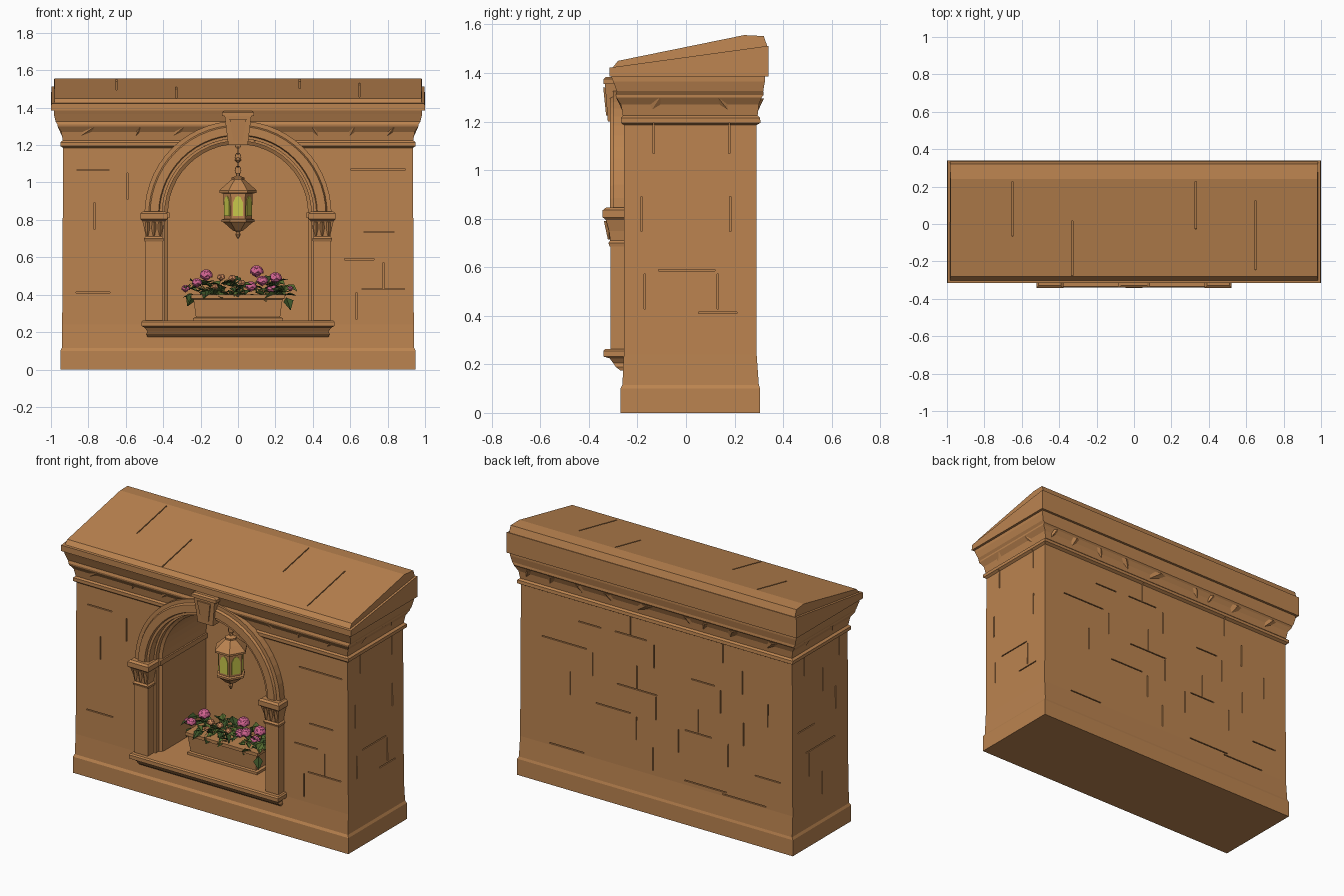
import bpy, bmesh, math, random
from mathutils import Vector, Matrix, Euler

random.seed(4)
old = bpy.data.objects.get("Cube")
if old:
    bpy.data.objects.remove(old, do_unlink=True)


def material(name, rgb):
    m = bpy.data.materials.new(name)
    m.use_nodes = True
    m.diffuse_color = (*rgb, 1)
    m.node_tree.nodes["Principled BSDF"].inputs["Base Color"].default_value = (*rgb, 1)
    return m


STONE = material("warm sandstone", (.50, .23, .08))
GLASS = material("yellow lamp glass", (.58, .58, .07))
PINK = material("pink petals", (.66, .13, .29))
PEACH = material("peach petals", (.62, .25, .11))
GREEN = material("leaf green", (.09, .15, .03))
DARK = material("dark leaf green", (.04, .08, .02))


def make(name, bm, *mats):
    bmesh.ops.recalc_face_normals(bm, faces=bm.faces)
    me = bpy.data.meshes.new(name)
    bm.to_mesh(me)
    bm.free()
    for m in mats or (STONE,):
        me.materials.append(m)
    ob = bpy.data.objects.new(name, me)
    bpy.context.collection.objects.link(ob)
    return ob


def box(bm, center, size, rot=(0, 0, 0)):
    mat = Matrix.Translation(center) @ Euler(rot).to_matrix().to_4x4() @ Matrix.Diagonal((*size, 1))
    bmesh.ops.create_cube(bm, size=1, matrix=mat)


def skin(bm, rings, closed=False):
    """Join rings of points into a tube, with end caps unless closed."""
    vs = [[bm.verts.new(p) for p in r] for r in rings]
    n = len(vs[0])
    for a, b in zip(vs, vs[1:]):
        for i in range(n):
            j = (i + 1) % n
            bm.faces.new((a[i], a[j], b[j], b[i]))
    if not closed:
        bm.faces.new(vs[0])
        bm.faces.new(vs[-1])


def layers(bm, rows):
    """Stack of rectangles given as (z, x0, x1, y0, y1)."""
    skin(bm, [[(a, c, z), (b, c, z), (b, d, z), (a, d, z)] for z, a, b, c, d in rows])


def lathe(bm, profile, sides, center, turn=0):
    x, y = center
    angles = [turn + math.tau * i / sides for i in range(sides)]
    skin(bm, [[(x + r * math.cos(a), y + r * math.sin(a), z) for a in angles] for r, z in profile])


def cut(ob, cutter):
    mod = ob.modifiers.new("cut", 'BOOLEAN')
    mod.operation, mod.solver, mod.object = 'DIFFERENCE', 'EXACT', cutter
    mod.use_self = True
    dg = bpy.context.evaluated_depsgraph_get()
    me = bpy.data.meshes.new_from_object(ob.evaluated_get(dg))
    ob.modifiers.clear()
    ob.data = me
    bpy.data.objects.remove(cutter, do_unlink=True)


# Wall body with plinth, frieze and cornice: (z, half width, front, back)
SPRING, NICHE = .83, .375
rows = [(0, .95, -.27, .305), (.1, .95, -.27, .305), (.115, .942, -.262, .3), (.24, .94, -.256, .291),
        (1.185, .935, -.256, .29), (1.195, .95, -.268, .307), (1.215, .95, -.268, .305),
        (1.225, .937, -.26, .295), (1.27, .945, -.268, .3), (1.3, .965, -.288, .312),
        (1.31, .965, -.29, .32), (1.325, .975, -.285, .318), (1.365, .985, -.3, .325), (1.39, .985, -.31, .325)]
bm = bmesh.new()
layers(bm, [(z, -h, h, f, b) for z, h, f, b in rows])
wall = make("wall", bm)


def arch(r, y):
    pts = [(r * math.cos(a), y, SPRING + r * math.sin(a)) for a in (math.pi * i / 24 for i in range(25))]
    return [(r, y, .26)] + pts + [(-r, y, .26)]


# Niche with a stepped reveal
bm = bmesh.new()
skin(bm, [arch(r, y) for r, y in ((.405, -.5), (.405, -.25), (.392, -.25), (.392, -.22), (NICHE, -.21), (NICHE, .22))])
cut(wall, make("niche_cutter", bm))

# Broken masonry joints cut into all four wall faces
bm = bmesh.new()
GAP, DEEP, ROW, BRICK = .006, .024, .16, .31


def joint(face, u, z, du, dz):
    if face in ("front", "back"):
        if face == "front" and abs(u) - du / 2 < .54 and z > .15:
            return
        box(bm, (u, -.256 if face == "front" else .29, z), (du, DEEP, dz))
    else:
        box(bm, (.937 if face == "left" else -.937, u, z), (DEEP, du, dz))


for face, half in (("front", .9), ("back", .9), ("left", .25), ("right", .25)):
    for r in range(6):
        z = .26 + r * ROW
        for c in range(-3, 4):
            u = c * BRICK + (r % 2) * BRICK / 2 + random.uniform(-.03, .03)
            span = random.uniform(.5, 1) * BRICK
            if abs(u) + span / 2 < half and random.random() < .5:
                joint(face, u, z + random.uniform(-.01, .01), span, GAP)
            if abs(u) < half and random.random() < .4:
                joint(face, u, z + ROW / 2, GAP, ROW * .9)
cut(wall, make("joint_cutter", bm))

# Angular carved chips along the frieze on every side
bm = bmesh.new()
for normal, half, dist in (((0, -1), .92, .258), ((0, 1), .92, .293), ((1, 0), .24, .935), ((-1, 0), .24, .935)):
    n = Vector((*normal, 0))
    t = Vector((-normal[1], normal[0], 0))
    u = -half
    while u < half - .06:
        w = min(random.uniform(.1, .3), half - u)
        low = u + w * random.choice((.1, .3, .8))
        ps = [n * (dist - .01) + t * s + Vector((0, 0, z)) for s, z in ((u, 1.295), (u + w, 1.295), (low, 1.215))]
        ps.append(n * (dist + .028) + t * (u + w / 2) + Vector((0, 0, 1.295)))
        a, b, c, d = [bm.verts.new(p) for p in ps]
        for f in ((a, b, c), (a, b, d), (b, c, d), (c, a, d)):
            bm.faces.new(f)
        u += w + random.uniform(0, .06)
make("frieze_carving", bm)


# Sloping coping in two courses
def slab(name, profile, half, top_half):
    bm = bmesh.new()
    skin(bm, [[(s * (top_half if i in (2, 3) else half), y, z) for i, (y, z) in enumerate(profile)] for s in (-1, 1)])
    return make(name, bm)


slab("coping_lower", [(.34, 1.385), (-.315, 1.385), (-.315, 1.422), (.34, 1.512)], 1, .998)
coping = slab("coping_upper", [(.33, 1.5), (-.312, 1.41), (-.28, 1.45), (.24, 1.556), (.32, 1.552), (.335, 1.51)], .985, .98)
bm = bmesh.new()
for x, y, size in ((-.65, .08, .3), (-.33, -.13, .3), (.33, .1, .26), (.65, -.06, .38)):
    box(bm, (x, y, 1.507 + y * .202), (GAP, size, DEEP), (math.atan(.202), 0, 0))
cut(coping, make("coping_cutter", bm))

# Archivolt swept around the niche head
bm = bmesh.new()
section = [(.405, -.24), (.405, -.3), (.42, -.3), (.425, -.314), (.47, -.314), (.477, -.3), (.5, -.3), (.5, -.24)]
skin(bm, [[(r * math.cos(a), y, SPRING + r * math.sin(a)) for r, y in section]
          for a in (math.pi * i / 28 for i in range(29))])
make("archivolt", bm)

# Keystone with a raised tapered panel
bm = bmesh.new()
for low, high, wl, wh, yl, yh in ((1.2, 1.36, .052, .072, -.322, -.334), (1.225, 1.34, .025, .045, -.329, -.341)):
    layers(bm, [(low, -wl, wl, yl, -.24), (high, -wh, wh, yh, -.24)])
layers(bm, [(1.355, -.085, .085, -.34, -.24), (1.375, -.085, .085, -.34, -.24), (1.383, -.07, .07, -.33, -.24)])
make("keystone", bm)

# Pilasters, capitals and inner impost strips on both sides
for side, tag in ((1, "left"), (-1, "right")):
    def mirrored(name, bm):
        bmesh.ops.scale(bm, vec=(side, 1, 1), verts=bm.verts)
        make(tag + "_" + name, bm)
    bm = bmesh.new()
    box(bm, (.45, -.275, .48), (.09, .07, .46))
    mirrored("pilaster", bm)
    bm = bmesh.new()
    layers(bm, [(z, .45 - w, .45 + w, y, -.23) for z, w, y in (
        (.685, .05, -.314), (.7, .053, -.32), (.71, .045, -.312), (.75, .05, -.317), (.795, .062, -.33),
        (.805, .072, -.343), (.835, .072, -.343), (.845, .06, -.33))])
    for k in (-1, 0, 1):
        bmesh.ops.create_cone(bm, cap_ends=True, segments=4, radius1=.004, radius2=.02, depth=.075,
                              matrix=Matrix.Translation((.45 + k * .034, -.318, .752)))
    mirrored("capital", bm)
    bm = bmesh.new()
    box(bm, (.38, -.01, .825), (.03, .46, .03))
    mirrored("impost_strip", bm)

# Sill with moulded underside
bm = bmesh.new()
layers(bm, [(z, -w, w, y, -.2) for z, w, y in (
    (.175, .485, -.27), (.19, .49, -.29), (.205, .485, -.3), (.225, .5, -.315), (.232, .515, -.34),
    (.255, .515, -.34), (.263, .508, -.333))])
make("sill", bm)

# Hanging lantern: body, glass panes and chain
LY = -.07
bm = bmesh.new()
lathe(bm, [(.004, .7), (.014, .722), (.008, .735), (.03, .745), (.075, .785), (.088, .79), (.088, .802), (.074, .806),
           (.078, .94), (.1, .945), (.1, .957), (.065, .99), (.035, 1.015), (.035, 1.025), (.012, 1.035),
           (.008, 1.05)], 6, (0, LY))
make("lantern", bm)
bm = bmesh.new()
for k in range(6):
    a = math.tau * (k + .5) / 6
    out, side = Vector((math.cos(a), math.sin(a), 0)), Vector((-math.sin(a), math.cos(a), 0))
    shape = [(-.026, .82), (.026, .82), (.026, .895), (.014, .92), (0, .928), (-.014, .92), (-.026, .895)]
    skin(bm, [[Vector((0, LY, z)) + side * s + out * d for s, z in shape] for d in (.063, .0705)])
make("lantern_glass", bm, GLASS)
bm = bmesh.new()
for i in range(5):
    mat = Matrix.Translation((0, LY, 1.065 + i * .035)) @ Euler((0, 0, i * math.pi / 2)).to_matrix().to_4x4()
    ring = lambda a, s: mat @ Vector((s * math.cos(a) * .7, 0, s * math.sin(a)))
    loop = [[ring(a, .02), ring(a, .025) + mat.to_3x3() @ Vector((0, .004, 0)),
             ring(a, .025) - mat.to_3x3() @ Vector((0, .004, 0))] for a in (math.tau * j / 10 for j in range(11))]
    skin(bm, loop, closed=True)
lathe(bm, [(.006, 1.105), (.02, 1.12), (.006, 1.135)], 6, (0, LY))
make("lantern_chain", bm)

# Planter trough with rim
bm = bmesh.new()
layers(bm, [(z, -w, w, LY - d, LY + d) for z, w, d in (
    (.258, .24, .085), (.275, .24, .085), (.28, .225, .075), (.375, .238, .085), (.38, .25, .095), (.4, .25, .095))])
make("planter", bm)

# Foliage of folded leaves in two greens
bm = bmesh.new()
for i in range(150):
    x = random.uniform(-.26, .26)
    y = LY + random.uniform(-.1, .09)
    base = Vector((x, y, random.uniform(.385, .47)))
    length = random.uniform(.05, .085)
    rot = Euler((random.uniform(-.9, .7), random.uniform(-.5, .5), random.uniform(0, math.tau))).to_matrix()
    pts = [(0, 0, 0), (.36, .4, .1), (0, 1, -.15), (-.36, .4, .1), (0, .45, -.05)]
    v = [bm.verts.new(base + rot @ Vector(p) * length) for p in pts]
    for j in range(4):
        bm.faces.new((v[j], v[(j + 1) % 4], v[4])).material_index = i % 2
make("foliage", bm, GREEN, DARK)


# Blossoms: a core ringed by overlapping flat petals
def blossoms(name, mat, spots, petals):
    bm = bmesh.new()
    for x, z, r in spots:
        c = Vector((x, LY + random.uniform(-.085, .03), z))
        bmesh.ops.create_icosphere(bm, subdivisions=1, radius=r * .7, matrix=Matrix.Translation(c))
        for tilt, count in ((.45, petals), (1.2, petals)):
            for k in range(count):
                turn = Euler((0, tilt, math.tau * (k + tilt) / count)).to_matrix().to_4x4()
                place = Matrix.Translation(c) @ turn @ Matrix.Translation((0, 0, r * .65))
                bmesh.ops.create_icosphere(bm, subdivisions=1, radius=r * .55,
                                           matrix=place @ Matrix.Diagonal((1, 1, .45, 1)))
    make(name, bm, mat)


blossoms("pink_blossoms", PINK, [(-.17, .5, .04), (-.22, .46, .032), (-.28, .43, .026), (.1, .52, .042), (.13, .47, .036),
                                 (.2, .485, .04), (.07, .44, .035), (.18, .43, .034), (.28, .43, .018)], 6)
blossoms("peach_blossoms", PEACH, [(-.09, .49, .025), (-.03, .485, .024), (.02, .46, .022), (-.12, .44, .02)], 5)
